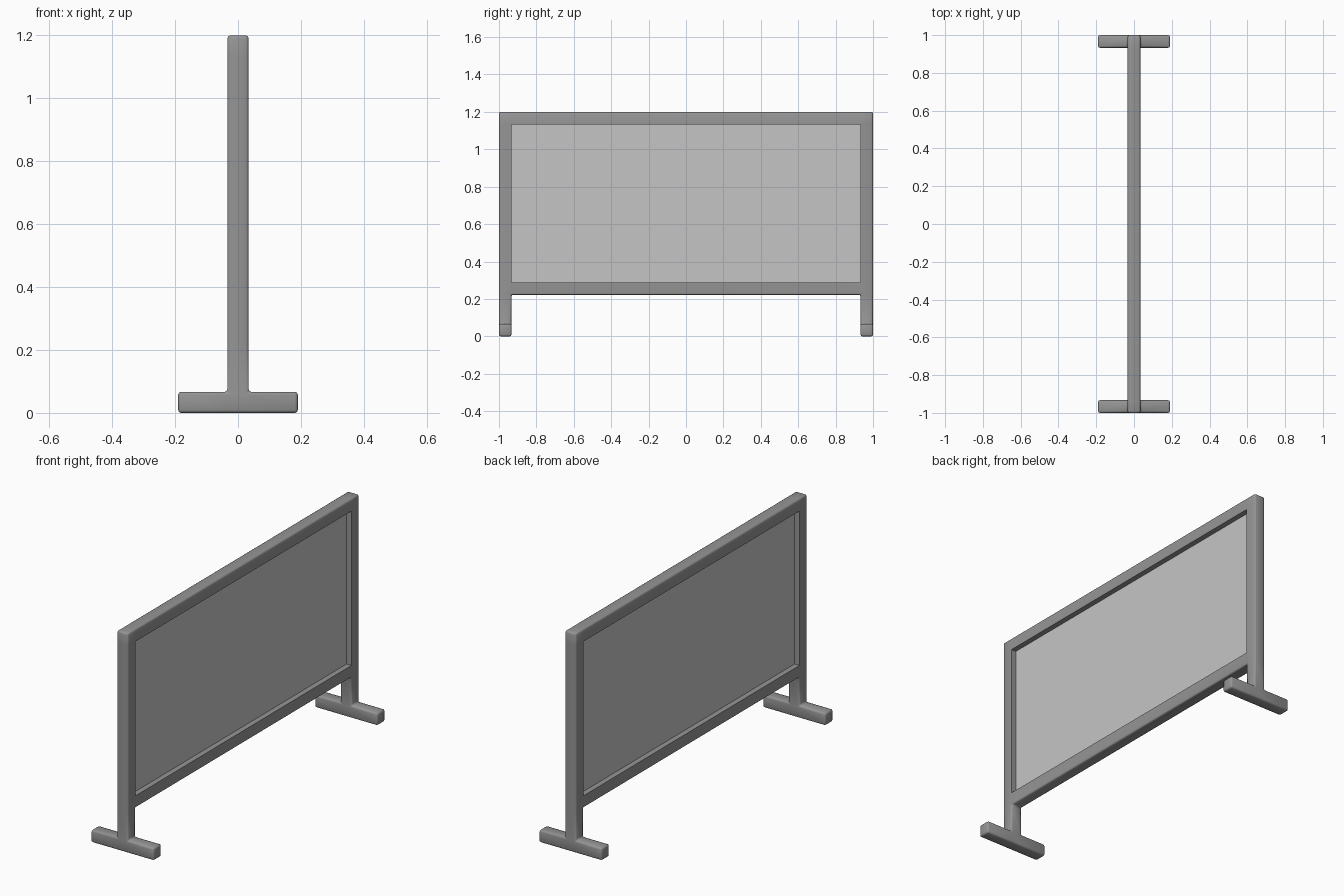
import bpy
import bmesh
from itertools import product
from mathutils import Vector

default = bpy.data.objects.get("Cube")
if default:
    bpy.data.objects.remove(default)


def make_material(name, value):
    mat = bpy.data.materials.new(name)
    mat.use_nodes = True
    colour = (value, value, value, 1)
    mat.diffuse_color = colour
    mat.node_tree.nodes["Principled BSDF"].inputs["Base Color"].default_value = colour
    return mat


def finish(bm, name, mat):
    mesh = bpy.data.meshes.new(name)
    bm.to_mesh(mesh)
    bm.free()
    mesh.materials.append(mat)
    obj = bpy.data.objects.new(name, mesh)
    bpy.context.collection.objects.link(obj)
    return obj


grey = make_material("frame grey", 0.30)
light = make_material("panel light grey", 0.56)

# Main planes of the stand
bar = 0.067
half_bar = bar / 2
foot = 0.19
inner = 1 - bar
rail_low, rail_high, top_low, top = 0.222, 0.289, 1.133, 1.2
xs = [-foot, -half_bar, half_bar, foot]
ys = [-1, -inner, inner, 1]
zs = [0, bar, rail_low, rail_high, top_low, top]


def solid(i, j, k):
    """Which cells of the layout hold material."""
    if not (0 <= i < 3 and 0 <= j < 3 and 0 <= k < 5):
        return False
    if i != 1:
        return k == 0 and j != 1          # feet
    return j != 1 or k in (2, 4)          # posts and rails


# One-piece frame: posts, rails and feet share a continuous skin
bm = bmesh.new()
for cell in product(range(3), range(3), range(5)):
    if not solid(*cell):
        continue
    for axis, step in product(range(3), (0, 1)):
        beside = list(cell)
        beside[axis] += 2 * step - 1
        if solid(*beside):
            continue
        u, v = (axis + 1) % 3, (axis + 2) % 3
        ring = []
        for du, dv in ((0, 0), (1, 0), (1, 1), (0, 1)):
            idx = list(cell)
            idx[axis] += step
            idx[u] += du
            idx[v] += dv
            ring.append(bm.verts.new((xs[idx[0]], ys[idx[1]], zs[idx[2]])))
        bm.faces.new(ring if step else ring[::-1])
bmesh.ops.remove_doubles(bm, verts=bm.verts, dist=0.0001)


def on_window(edge):
    """Edges around the panel opening stay crisp."""
    mid = (edge.verts[0].co + edge.verts[1].co) / 2
    return abs(mid.y) < inner + 0.001 and rail_high - 0.001 < mid.z < top_low + 0.001


sharp = [e for e in bm.edges if e.calc_face_angle(0) > 0.5 and not on_window(e)]
bmesh.ops.bevel(bm, geom=sharp, offset=0.009, segments=2, profile=0.5,
                affect='EDGES', clamp_overlap=True)
bmesh.ops.recalc_face_normals(bm, faces=bm.faces)
frame = finish(bm, "frame_with_feet", grey)

# Thin panel in the middle of the opening
bm = bmesh.new()
bmesh.ops.create_cube(bm, size=1)
bmesh.ops.scale(bm, verts=bm.verts, vec=Vector((0.008, 2 * inner + 0.01, top_low - rail_high + 0.01)))
bmesh.ops.translate(bm, verts=bm.verts, vec=Vector((0, 0, (top_low + rail_high) / 2)))
finish(bm, "panel", light)

bpy.ops.object.select_all(action='DESELECT')
frame.select_set(True)
bpy.context.view_layer.objects.active = frame
bpy.ops.object.shade_smooth_by_angle(angle=0.87)
